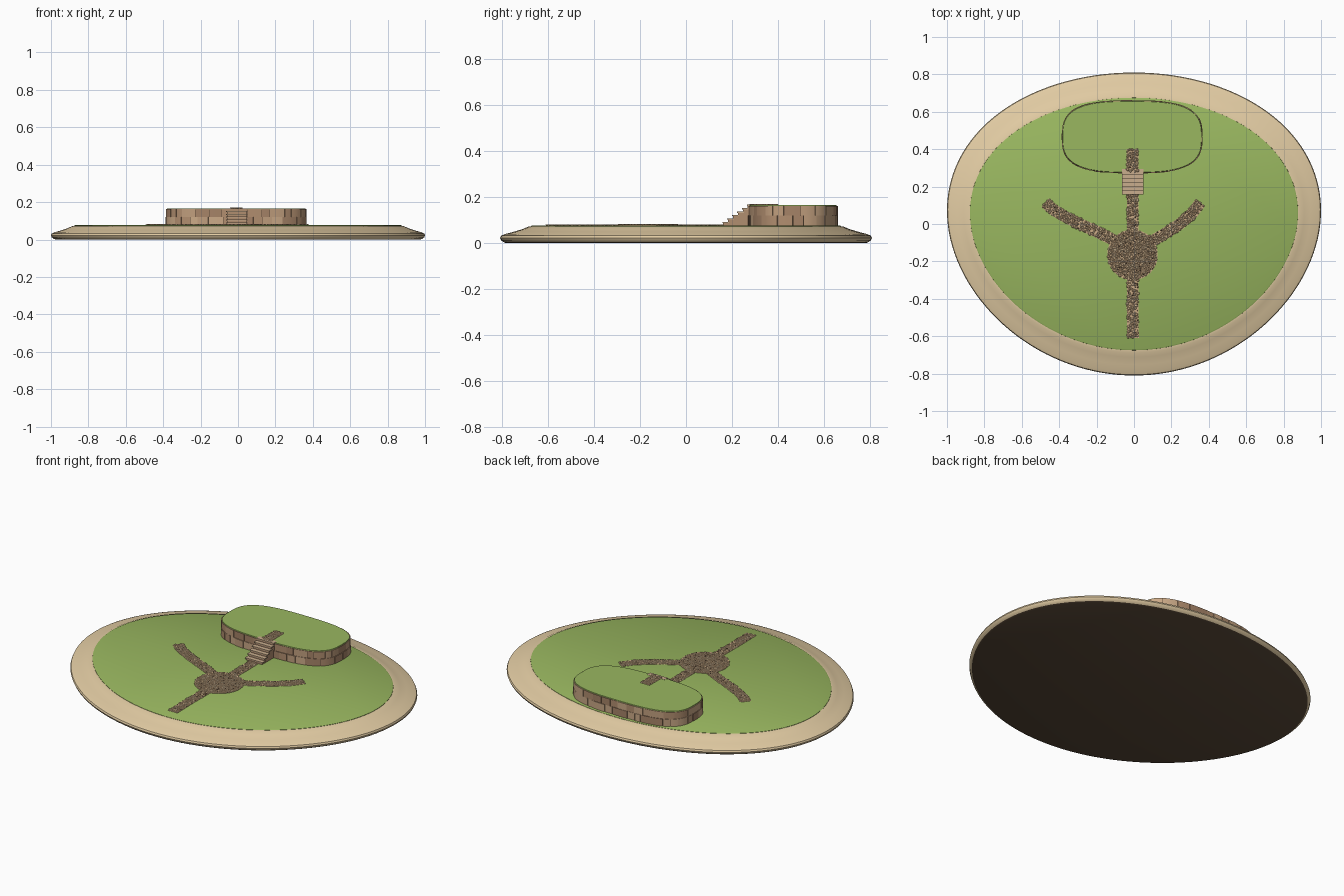
import bpy, bmesh, math, random
from mathutils import Vector, Matrix

if "Cube" in bpy.data.objects:
    bpy.data.objects.remove(bpy.data.objects["Cube"])

random.seed(4)
G, T = 0.077, 0.165          # lawn height, terrace height


def mat(name, rgb):
    m = bpy.data.materials.new(name)
    m.diffuse_color = [(c / 255) ** 2.2 for c in rgb] + [1]
    m.use_nodes = True
    m.node_tree.nodes["Principled BSDF"].inputs["Base Color"].default_value = m.diffuse_color
    return m


SAND = mat("sand", (226, 203, 162))
EARTH = mat("earth", (92, 76, 60))
GRASS = mat("grass", (152, 182, 96))
BRICKS = [mat("brick_%d" % i, c) for i, c in enumerate(
    [(190, 156, 124), (176, 141, 111), (202, 168, 134), (164, 130, 103)])]
GAP = mat("mortar", (92, 74, 58))
PATH = mat("path", (204, 172, 134))
STONES = [mat("stone_%d" % i, c) for i, c in enumerate(
    [(214, 182, 145), (200, 166, 128), (222, 196, 160), (205, 176, 138), (112, 90, 72)])]
STEP = mat("step", (200, 172, 140))


def finish(name, bm, mats, smooth=None):
    bmesh.ops.recalc_face_normals(bm, faces=bm.faces)
    me = bpy.data.meshes.new(name)
    bm.to_mesh(me)
    bm.free()
    ob = bpy.data.objects.new(name, me)
    bpy.context.collection.objects.link(ob)
    for m in mats:
        me.materials.append(m)
    if smooth:
        bpy.ops.object.select_all(action='DESELECT')
        ob.select_set(True)
        bpy.context.view_layer.objects.active = ob
        bpy.ops.object.shade_smooth_by_angle(angle=math.radians(smooth))
    return ob


def skin(bm, rings, caps=(True, True), index=0):
    """Join closed rings of points into a solid."""
    vs = [[bm.verts.new(p) for p in r] for r in rings]
    n = len(vs[0])
    fs = [bm.faces.new((a[i], a[(i + 1) % n], b[(i + 1) % n], b[i]))
          for a, b in zip(vs, vs[1:]) for i in range(n)]
    if caps[0]:
        fs.append(bm.faces.new(vs[0][::-1]))
    if caps[1]:
        fs.append(bm.faces.new(vs[-1]))
    for f in fs:
        f.material_index = index


def loft(name, rings, m, caps=(True, True), smooth=40):
    bm = bmesh.new()
    skin(bm, rings, caps)
    return finish(name, bm, [m], smooth)


def egg(rx, ry, z, n=128, a=0.09):
    """Island outline, widest a little behind the middle."""
    pts = []
    for i in range(n):
        t = math.tau * i / n
        pts.append((rx * math.cos(t) * (1 + a * math.sin(t)) / (1 + a * a / 2),
                    ry * math.sin(t), z))
    return pts


# Island: dark underside, sandy shore, lawn
loft("underside", [egg(.975, .785, 0), egg(.985, .795, .004)], EARTH, (True, False))
loft("sand_shore", [egg(*r) for r in [
    (.985, .795, .004), (.996, .806, .012), (1, .81, .022), (.996, .806, .032),
    (.98, .789, .039), (.945, .752, .049), (.91, .712, .061), (.888, .688, .071),
    (.87, .67, .073)]], SAND, (False, True))
loft("lawn", [egg(.878, .676, .066), egg(.877, .675, .074), egg(.871, .669, G)], GRASS)


# Terrace outline, walked by arc length
def rounded(t):
    c, s = math.cos(t), math.sin(t)
    p = lambda v: math.copysign(abs(v) ** (2 / 3), v)
    return Vector((-.01 + .375 * p(c), .466 + .194 * p(s), 0))


curve = [rounded(math.tau * i / 1440) for i in range(1441)]
arc = [0]
for p, q in zip(curve, curve[1:]):
    arc.append(arc[-1] + (q - p).length)
LEN = arc[-1]
even, j = [], 0
for i in range(400):
    while arc[j + 1] < LEN * i / 400:
        j += 1
    even.append(curve[j].lerp(curve[j + 1], (LEN * i / 400 - arc[j]) / (arc[j + 1] - arc[j])))


def wall_point(s, inset, z):
    k = int(s / LEN * 400)
    f = s / LEN * 400 - k
    p = even[k % 400].lerp(even[(k + 1) % 400], f)
    d = (even[(k + 2) % 400] - even[(k - 1) % 400]).normalized()
    return (p.x - d.y * inset, p.y + d.x * inset, z)


def terrace_ring(inset, z):
    return [wall_point(LEN * i / 120, inset, z) for i in range(120)]


loft("terrace_core", [terrace_ring(.005, G - .005), terrace_ring(.005, T - .003)], GAP)
loft("terrace_lawn", [terrace_ring(.003, T - .004), terrace_ring(.005, T + .001)], GRASS)

# Retaining wall: two courses of curved bricks
bm = bmesh.new()
for z0, z1, start in [(G - .005, .1195, 0), (.121, T - .003, .035)]:
    s = start
    while s < LEN + start - .02:
        e = min(s + random.uniform(.035, .085), LEN + start)
        if LEN + start - e < .03:
            e = LEN + start
        out = random.uniform(-.002, .001)
        rings = []
        for i in range(5):
            u = s + .001 + (e - s - .002) * i / 4
            rings.append([wall_point(u, d, z) for d, z in
                          [(out, z0), (out, z1), (.016, z1), (.016, z0)]])
        skin(bm, rings, index=random.randrange(4))
        s = e
finish("terrace_wall", bm, BRICKS, 30)

# Stairs up to the terrace: stacked risers with overhanging treads
bm = bmesh.new()
N, y0, y1, sx = 6, .158, .285, -.007


def box(x, w, ya, yb, za, zb, index=0):
    bmesh_ring = lambda z: [(x - w, ya, z), (x + w, ya, z), (x + w, yb, z), (x - w, yb, z)]
    skin(bm, [bmesh_ring(za), bmesh_ring(zb)], index=index)


for i in range(N):
    y = y0 + (y1 - .02 - y0) * i / (N - 1)
    top = G + (T + .002 - G) * (i + 1) / N
    box(sx, .053, y + .004, y1, G - .004, top - .004, 1)
    box(sx, .058, y, y + .03, top - .005, top)
finish("stairs", bm, [STEP, BRICKS[1]])


# Pebble paths: thin bed plus scattered flat stones
def pebble(bm, x, y, z):
    r = random.uniform(.005, .009)
    k = random.choices(range(5), [4, 4, 3, 3, 2])[0]
    if k == 4:
        r *= .6
    geo = bmesh.ops.create_cone(
        bm, cap_ends=True, segments=6, radius1=r, radius2=r * .6, depth=.003,
        matrix=Matrix.Translation((x, y, z + .0012)) @ Matrix.Rotation(random.random() * 6, 4, 'Z'))
    for f in {f for v in geo['verts'] for f in v.link_faces}:
        f.material_index = k


def path(name, pts, z, half=.031):
    pts = [Vector(p) for p in pts]
    left, right = [], []
    stones = bmesh.new()
    for i, p in enumerate(pts):
        d = (pts[min(i + 1, len(pts) - 1)] - pts[max(i - 1, 0)]).normalized()
        side = Vector((-d.y, d.x)) * half
        left.append(p + side)
        right.append(p - side)
    for i in range(len(pts) - 1):
        n = max(1, round((pts[i + 1] - pts[i]).length / .013))
        for a in range(n):
            for b in range(5):
                u = (a + random.random()) / n
                v = (b + random.uniform(.2, .8)) / 5
                q = left[i].lerp(left[i + 1], u).lerp(right[i].lerp(right[i + 1], u), v)
                pebble(stones, q.x, q.y, z + .002)
    edge = left + right[::-1]
    loft(name + "_bed", [[(p.x, p.y, h) for p in edge] for h in (z - .003, z + .002)], PATH)
    finish(name + "_stones", stones, STONES)


path("south_path", [(-.006, -.27), (-.008, -.45), (-.005, -.61)], G)
path("north_path", [(-.008, -.06), (-.007, .05), (-.008, .165)], G)
path("west_path", [(-.09, -.095), (-.19, -.045), (-.29, 0), (-.38, .045), (-.43, .075), (-.475, .115)], G)
path("east_path", [(.08, -.1), (.16, -.055), (.245, 0), (.31, .055), (.355, .115)], G)
path("terrace_path", [(-.008, .28), (-.008, .34), (-.008, .40)], T + .001)

# Round plaza where the paths meet
cx, cy, R = -.008, -.165, .135
loft("plaza_bed", [[(cx + R * math.cos(math.tau * i / 48), cy + R * math.sin(math.tau * i / 48), z)
                    for i in range(48)] for z in (G - .003, G + .003)], PATH)
bm = bmesh.new()
for i in range(420):
    r, a = R * .97 * math.sqrt((i + .5) / 420), i * 2.39996
    pebble(bm, cx + r * math.cos(a) + random.uniform(-.003, .003),
           cy + r * math.sin(a) + random.uniform(-.003, .003), G + .003)
finish("plaza_stones", bm, STONES)
